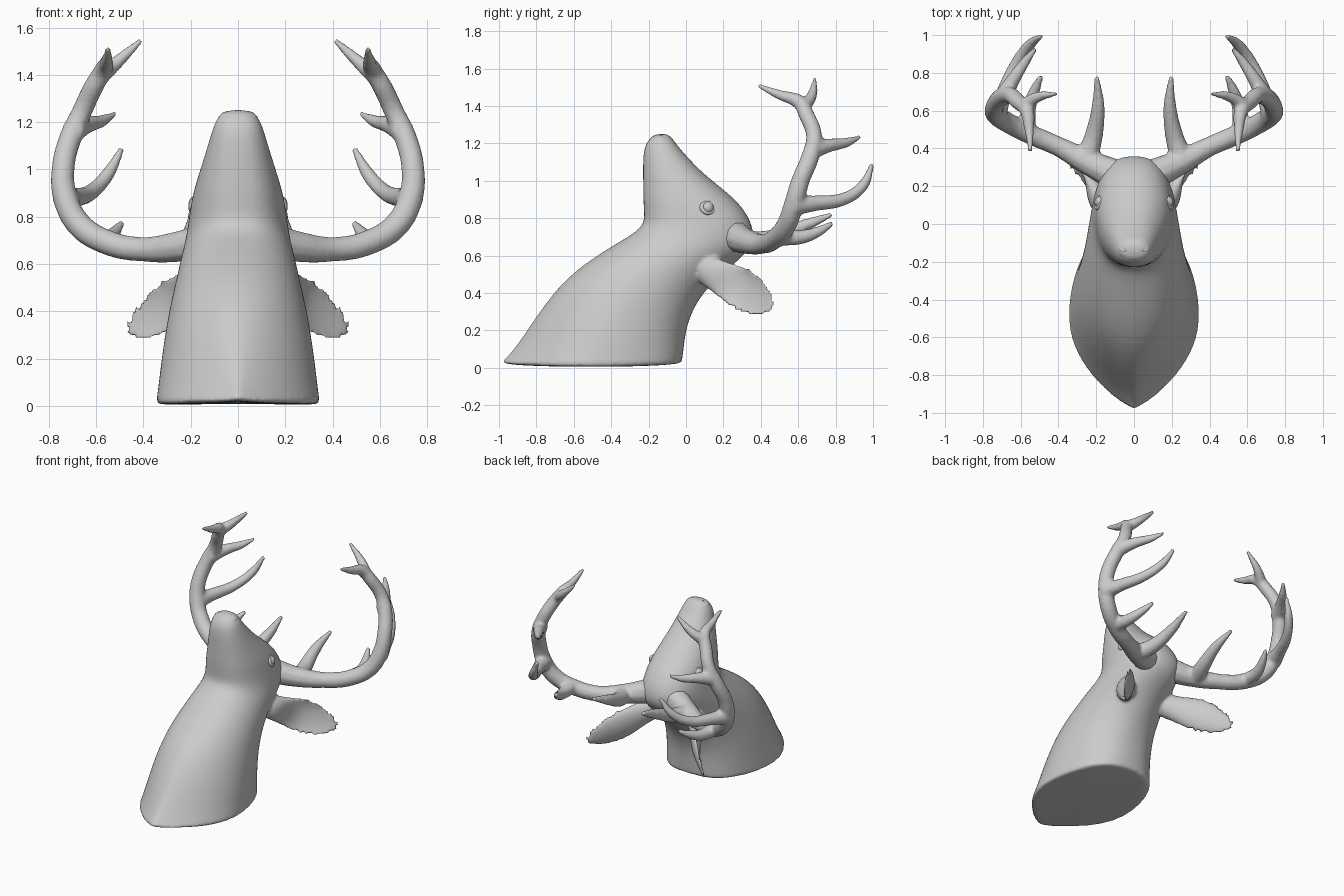
import bpy, bmesh, math
from mathutils import Vector

if "Cube" in bpy.data.objects:
    bpy.data.objects.remove(bpy.data.objects["Cube"], do_unlink=True)

grey = bpy.data.materials.new("plain_grey")
grey.use_nodes = True
grey.diffuse_color = (0.6, 0.6, 0.6, 1)
grey.node_tree.nodes["Principled BSDF"].inputs["Base Color"].default_value = (0.6, 0.6, 0.6, 1)


def finish(name, mesh, mirror=False):
    mesh.materials.clear()
    mesh.materials.append(grey)
    for p in mesh.polygons:
        p.use_smooth = True
    ob = bpy.data.objects.new(name, mesh)
    bpy.context.collection.objects.link(ob)
    if mirror:
        ob.modifiers.new("mirror", 'MIRROR').use_mirror_merge = False
    return ob


def from_bmesh(name, bm, mirror=False):
    bmesh.ops.recalc_face_normals(bm, faces=bm.faces)
    mesh = bpy.data.meshes.new(name)
    bm.to_mesh(mesh)
    bm.free()
    return finish(name, mesh, mirror)


def loft(bm, rings):
    """Skin closed rings of points and cap both ends."""
    rows = [[bm.verts.new(p) for p in ring] for ring in rings]
    n = len(rows[0])
    for a, b in zip(rows, rows[1:]):
        for i in range(n):
            bm.faces.new((a[i], a[(i + 1) % n], b[(i + 1) % n], b[i]))
    bm.faces.new(rows[0])
    bm.faces.new(rows[-1])


def blend(ob, voxel, steps):
    """Fuse overlapping pieces into one soft surface."""
    r = ob.modifiers.new("fuse", 'REMESH')
    r.mode, r.voxel_size, r.use_smooth_shade = 'VOXEL', voxel, True
    s = ob.modifiers.new("soften", 'SMOOTH')
    s.factor, s.iterations = 0.5, steps


# Neck and head: front (y, z), back (y, z), half width, front and back roundness
SECTIONS = [
    ((-1.0, .02), (-.02, .02), .35, 1.8, .75),
    ((-.99, .03), (-.02, .03), .348, 1.8, .75),
    ((-.91, .11), (-.01, .1), .336, 1.6, .8),
    ((-.8, .28), (0, .2), .32, 1.3, .85),
    ((-.65, .48), (.04, .32), .293, 1.05, .9),
    ((-.45, .62), (.11, .42), .264, .9, 1),
    ((-.31, .7), (.21, .52), .244, .85, 1),
    ((-.225, .76), (.33, .61), .225, .8, .85),
    ((-.225, .83), (.38, .71), .21, .75, .75),
    ((-.23, .9), (.315, .855), .197, .75, .9),
    ((-.23, .97), (.2, .955), .172, .8, 1),
    ((-.23, 1.04), (.085, 1.045), .146, .8, .9),
    ((-.23, 1.11), (.015, 1.12), .124, .8, .85),
    ((-.225, 1.17), (-.04, 1.18), .106, .8, .8),
    ((-.205, 1.215), (-.07, 1.225), .088, .8, .8),
    ((-.17, 1.25), (-.1, 1.255), .05, 1, 1),
]


def body_ring(front, back, width, pf, pb, count=32):
    f, b = Vector((0, *front)), Vector((0, *back))
    sag = .018 if front[1] < .05 else 0     # the cut edge dips at its sides
    ring = []
    for i in range(count):
        a = math.tau * i / count
        c, s = math.cos(a), math.sin(a)
        p = (f + b) / 2 + (f - b) / 2 * c
        p.x = math.copysign(abs(s) ** (pf if c > 0 else pb), s) * width
        p.z -= sag * abs(s)
        ring.append(p)
    return ring


# Ears: a cupped leaf along a backward, drooping axis
root, tip = Vector((.13, .1, .535)), Vector((.45, .465, .325))
across = Vector((.11, .40, .91))
outward = (tip - root).cross(across).normalized()
EAR = [(0, .085, .08, -1), (.2, .085, .065, -.8), (.33, .1, .06, 0),
       (.5, .12, .065, .6), (.68, .118, .055, .65), (.84, .092, .035, .6),
       (.95, .06, .022, .3), (1.03, .025, .012, 0)]


def ear_ring(t, width, depth, cup, side):
    ring = []
    for i in range(20):
        s, c = math.sin(math.tau * i / 20), math.cos(math.tau * i / 20)
        d = -depth * s if s > 0 else depth * s * cup
        p = root.lerp(tip, t) + across * c * width + outward * (d + .02)
        ring.append(Vector((p.x * side, p.y, p.z)))
    return ring


bm = bmesh.new()
loft(bm, [body_ring(*s) for s in SECTIONS])
for side in (1, -1):
    loft(bm, [ear_ring(*e, side) for e in EAR])
body = from_bmesh("neck_head_and_ears", bm)
sub = body.modifiers.new("round", 'SUBSURF')
sub.levels = sub.render_levels = 2
blend(body, .012, 4)

# Antlers: each path is a list of (x, y, z, radius)
BEAM = [(.1, .26, .705, .085), (.24, .325, .675, .068), (.4, .41, .662, .053), (.55, .475, .69, .054),
        (.675, .54, .77, .055), (.733, .58, .89, .053), (.74, .612, 1.0, .05),
        (.71, .665, 1.13, .049), (.662, .685, 1.24, .044), (.61, .645, 1.35, .043),
        (.57, .605, 1.42, .04), (.555, .5, 1.46, .027), (.55, .385, 1.51, .012)]
TINES = [
    [(.25, .35, .67, .06), (.215, .46, .69, .05), (.19, .62, .755, .036), (.197, .78, .82, .014)],
    [(.57, .5, .7, .05), (.555, .62, .7, .039), (.525, .71, .73, .029), (.49, .785, .775, .014)],
    [(.73, .575, .87, .058), (.69, .69, .88, .043), (.62, .85, .905, .035),
     (.55, .95, .98, .03), (.49, .995, 1.09, .014)],
    [(.7, .66, 1.16, .052), (.635, .77, 1.19, .037), (.575, .86, 1.205, .027), (.52, .93, 1.235, .012)],
    [(.59, .62, 1.39, .042), (.515, .67, 1.45, .03), (.41, .69, 1.545, .013)],
]
curve = bpy.data.curves.new("antler_paths", 'CURVE')
curve.dimensions = '3D'
curve.bevel_depth, curve.bevel_resolution = 1.0, 3
curve.resolution_u, curve.use_fill_caps = 6, True
for path in [BEAM] + TINES:
    sp = curve.splines.new('BEZIER')
    sp.bezier_points.add(len(path) - 1)
    for bp, (x, y, z, r) in zip(sp.bezier_points, path):
        bp.co, bp.radius = (x, y, z), r
        bp.handle_left_type = bp.handle_right_type = 'AUTO'
helper = bpy.data.objects.new("antler_paths", curve)
bpy.context.collection.objects.link(helper)
bpy.context.view_layer.update()
mesh = bpy.data.meshes.new_from_object(helper.evaluated_get(bpy.context.evaluated_depsgraph_get()))
bpy.data.objects.remove(helper, do_unlink=True)
bm = bmesh.new()
bm.from_mesh(mesh)
bmesh.ops.remove_doubles(bm, verts=bm.verts, dist=.0005)
blend(from_bmesh("antlers", bm, mirror=True), .011, 6)


def ball(name, centre, size, mirror=True):
    bm = bmesh.new()
    bmesh.ops.create_uvsphere(bm, u_segments=20, v_segments=12, radius=1)
    for v in bm.verts:
        v.co = Vector(a * b for a, b in zip(v.co, size)) + Vector(centre)
    return from_bmesh(name, bm, mirror)


def rim(name, centre, normal, radius, thick, squash):
    """Ring lying across the given normal, mirrored to the other side."""
    turn = Vector(normal).to_track_quat('Z', 'Y')
    bm = bmesh.new()
    grid = [[bm.verts.new(Vector(centre) + turn @ Vector((
        (radius + thick * math.cos(b)) * math.cos(a),
        (radius + thick * math.cos(b)) * math.sin(a) * squash,
        thick * math.sin(b)))) for b in (math.tau * j / 8 for j in range(8))]
        for a in (math.tau * i / 20 for i in range(20))]
    for i in range(20):
        for j in range(8):
            k, m = (i + 1) % 20, (j + 1) % 8
            bm.faces.new((grid[i][j], grid[k][j], grid[k][m], grid[i][m]))
    return from_bmesh(name, bm, True)


# Eyes with lids, and the nose
ball("eyes", (.175, .115, .855), (.034, .034, .034))
rim("eyelids", (.183, .115, .855), (.85, .35, .35), .033, .012, .9)
ball("nose_pad", (0, -.135, 1.215), (.085, .06, .034), mirror=False)
rim("nostrils", (.05, -.12, 1.228), (.4, .3, .8), .022, .011, .8)
